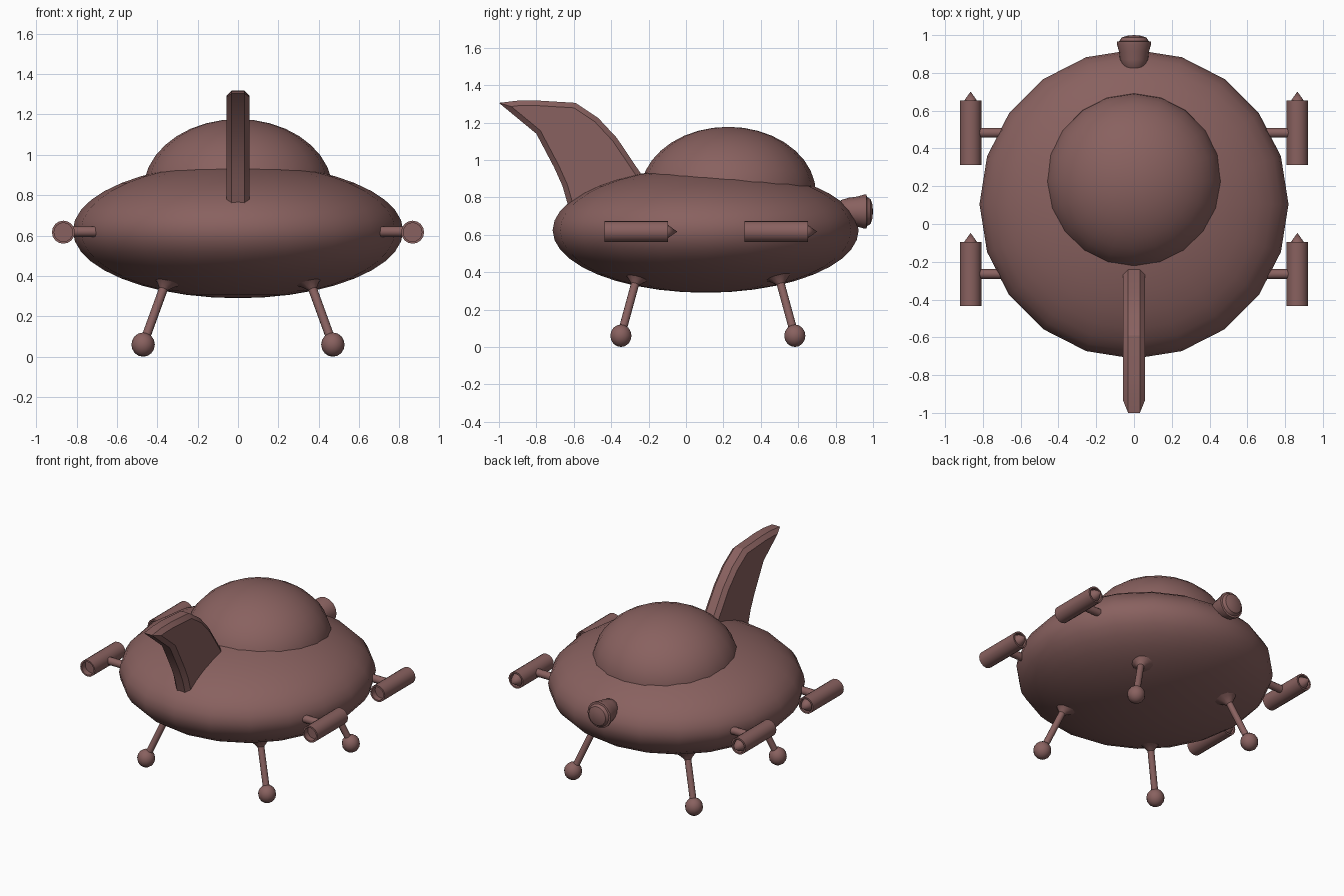
import bpy, bmesh, math
from mathutils import Vector

if "Cube" in bpy.data.objects:
    bpy.data.objects.remove(bpy.data.objects["Cube"])

mat = bpy.data.materials.new("reddish_brown")
mat.diffuse_color = (0.25, 0.12, 0.115, 1)
mat.use_nodes = True
mat.node_tree.nodes["Principled BSDF"].inputs["Base Color"].default_value = mat.diffuse_color


def finish(name, bm, angle=35):
    bmesh.ops.recalc_face_normals(bm, faces=bm.faces)
    me = bpy.data.meshes.new(name)
    bm.to_mesh(me)
    bm.free()
    me.materials.append(mat)
    me.shade_smooth()
    me.set_sharp_from_angle(angle=math.radians(angle))
    ob = bpy.data.objects.new(name, me)
    bpy.context.collection.objects.link(ob)
    return ob


def lathe(name, profile, origin, axis=(0, 0, 1), segs=16, angle=35):
    """Revolve (radius, distance) points around an axis through origin."""
    bm = bmesh.new()
    rot = Vector(axis).to_track_quat('Z', 'Y')
    rings = []
    for r, h in profile:
        n = 1 if r < 1e-5 else segs
        rings.append([bm.verts.new(Vector(origin) + rot @ Vector(
            (r * math.cos(2 * math.pi * i / segs), r * math.sin(2 * math.pi * i / segs), h)))
            for i in range(n)])
    for a, b in zip(rings, rings[1:]):
        for i in range(segs):
            j = (i + 1) % segs
            quad = [a[i % len(a)], a[j % len(a)], b[j % len(b)], b[i % len(b)]]
            bm.faces.new(list(dict.fromkeys(quad)))
    return finish(name, bm, angle)


def arc(a, b, n, start=-90, end=90):
    """Elliptical profile with radius a and half height b."""
    ts = [math.radians(start + (end - start) * i / n) for i in range(n + 1)]
    return [(a * math.cos(t), b * math.sin(t)) for t in ts]


# Saucer hull and canopy dome
lathe("hull", arc(0.818, 0.334, 20), (0, 0.105, 0.624), segs=20, angle=50)
lathe("dome", arc(0.47, 0.357, 10, -10, 90), (0, 0.225, 0.82), segs=20)

# Curved tail fin with chamfered outline
outline = [(-0.60, 0.66), (-0.63, 0.755), (-0.66, 0.86), (-0.705, 0.96), (-0.80, 1.14),
           (-1.0, 1.305), (-0.90, 1.317), (-0.80, 1.318), (-0.59, 1.305),
           (-0.47, 1.225), (-0.37, 1.118), (-0.24, 0.925), (-0.16, 0.80)]
bm = bmesh.new()
cap = bm.faces.new([bm.verts.new((-0.058, y, z)) for y, z in outline])
ext = bmesh.ops.extrude_face_region(bm, geom=[cap], use_keep_orig=True)
bmesh.ops.translate(bm, vec=(0.116, 0, 0),
                    verts=[v for v in ext["geom"] if isinstance(v, bmesh.types.BMVert)])
rims = [e for e in bm.edges if abs(e.verts[0].co.x - e.verts[1].co.x) < 1e-4]
bmesh.ops.bevel(bm, geom=rims, offset=0.027, segments=1, affect='EDGES')
finish("tail_fin", bm, 30)

# Round lamp on the hull's far edge
lathe("lamp", [(0, 0), (0.04, 0.006), (0.062, 0.03), (0.074, 0.07), (0.08, 0.115),
               (0.09, 0.15), (0.09, 0.165), (0.078, 0.168), (0.066, 0.187), (0.04, 0.196), (0, 0.2)],
      (0, 0.80, 0.724), (0, 1, 0))

# Four side thrusters: hollow-ended barrel, nose cone and strut
for sx, side in ((-1, "left"), (1, "right")):
    for y0, end in ((-0.435, "front"), (0.313, "back")):
        tag = f"{side}_{end}"
        x, z = sx * 0.865, 0.617
        lathe(tag + "_thruster", [(0, 0.04), (0.046, 0.04), (0.046, 0), (0.057, 0), (0.057, 0.34),
                                  (0.046, 0.34), (0.046, 0.31), (0, 0.31)], (x, y0, z), (0, 1, 0))
        lathe(tag + "_nose_cone", [(0, 0.305), (0.045, 0.31), (0.034, 0.34), (0, 0.388)],
              (x, y0, z), (0, 1, 0))
        lathe(tag + "_strut", [(0, 0), (0.026, 0), (0.026, 0.15), (0, 0.15)],
              (sx * 0.68, y0 + 0.17, 0.62), (sx, 0, 0), 12)

# Four splayed legs with flared collars and ball feet
for sx, side in ((-1, "left"), (1, "right")):
    for sy, end in ((-1, "front"), (1, "back")):
        tag = f"{side}_{end}"
        foot = Vector((sx * 0.47, 0.117 + sy * 0.465, 0.06))
        top = Vector((sx * 0.37, 0.117 + sy * 0.39, 0.335))
        d = top - foot
        L = d.length
        lathe(tag + "_leg", [(0, 0), (0.022, 0), (0.022, L), (0.034, L + 0.015), (0.055, L + 0.035),
                             (0.085, L + 0.055), (0, L + 0.07)], foot, d, 12)
        lathe(tag + "_foot", arc(0.058, 0.06, 8), foot, segs=14)
